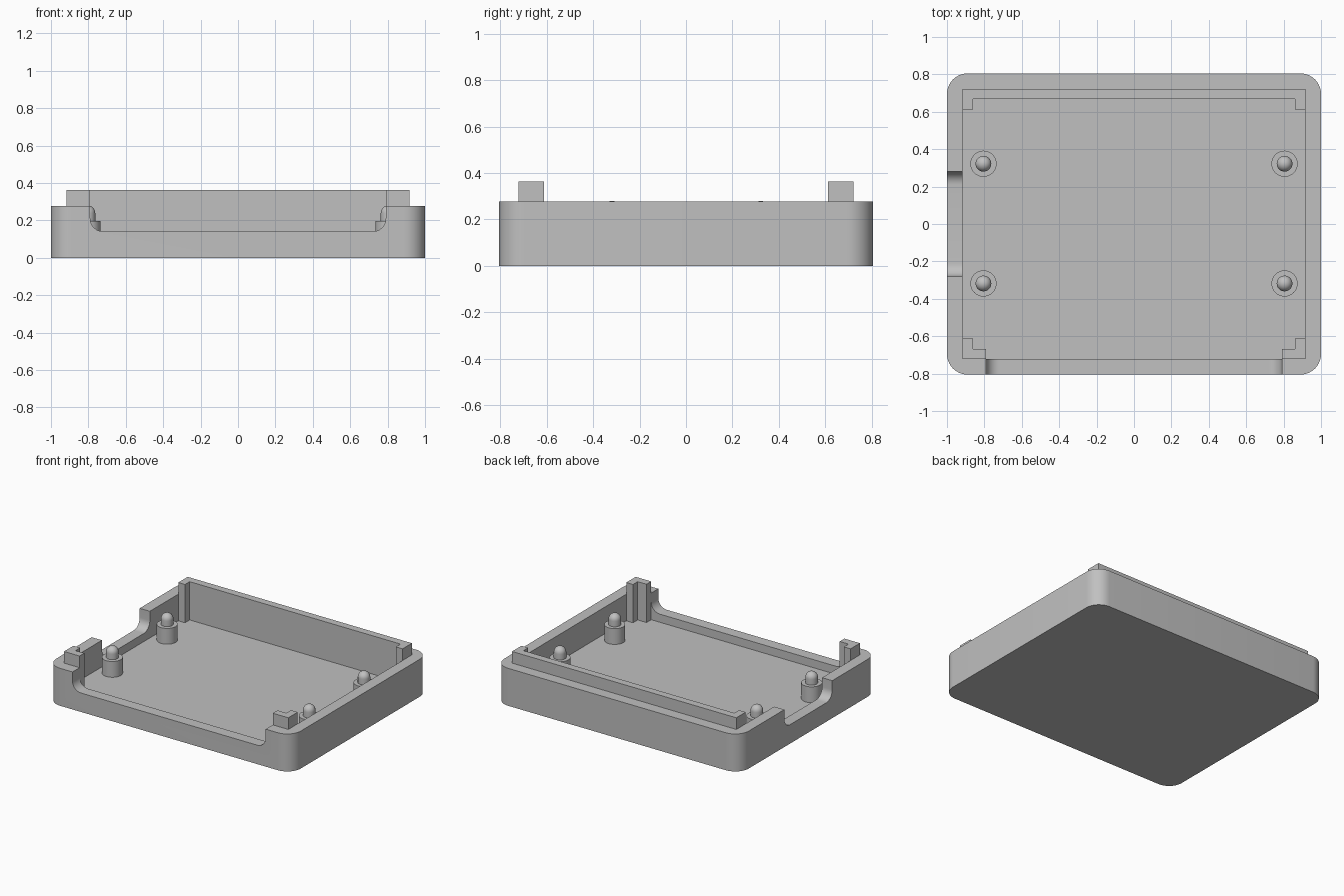
import bpy, bmesh
from math import cos, sin, pi, radians
from mathutils import Vector

if "Cube" in bpy.data.objects:
    bpy.data.objects.remove(bpy.data.objects["Cube"], do_unlink=True)

# Main sizes
HX, HY = 1.0, 0.805          # outer half sizes
IX, IY = 0.917, 0.722        # cavity half sizes
FLOOR, SILL, RIM, LIP = 0.08, 0.14, 0.277, 0.363
STEP = 0.055                 # thickness of the locating lip

grey = bpy.data.materials.new("plain_grey")
grey.use_nodes = True
colour = (0.53, 0.53, 0.53, 1)
grey.diffuse_color = colour
grey.node_tree.nodes["Principled BSDF"].inputs["Base Color"].default_value = colour


def finish(name, bm):
    """Turn a bmesh into a grey object with clean normals."""
    bmesh.ops.recalc_face_normals(bm, faces=bm.faces)
    mesh = bpy.data.meshes.new(name)
    bm.to_mesh(mesh)
    bm.free()
    mesh.materials.append(grey)
    obj = bpy.data.objects.new(name, mesh)
    bpy.context.collection.objects.link(obj)
    return obj


def smooth(obj):
    bpy.ops.object.select_all(action="DESELECT")
    obj.select_set(True)
    bpy.context.view_layer.objects.active = obj
    bpy.ops.object.shade_smooth_by_angle(angle=radians(30))


def prism(name, points, lo, hi, axis="z"):
    """Extrude a 2D outline from lo to hi along an axis."""
    place = {"x": lambda a, b, c: (c, a, b),
             "y": lambda a, b, c: (a, c, b),
             "z": lambda a, b, c: (a, b, c)}[axis]
    bm = bmesh.new()
    face = bm.faces.new([bm.verts.new(place(a, b, lo)) for a, b in points])
    out = bmesh.ops.extrude_face_region(bm, geom=[face])
    moved = [v for v in out["geom"] if isinstance(v, bmesh.types.BMVert)]
    bmesh.ops.translate(bm, verts=moved, vec=Vector(place(0, 0, hi - lo)))
    return finish(name, bm)


def arc(cx, cy, r, start, steps=10):
    """Quarter circle, counter-clockwise from a start angle in degrees."""
    angles = [radians(start + 90 * i / steps) for i in range(steps + 1)]
    return [(cx + r * cos(t), cy + r * sin(t)) for t in angles]


def notch_outline(half, r=0.07):
    """Opening with rounded lower corners."""
    return ([(half, 0.5), (-half, 0.5)]
            + arc(-half + r, SILL + r, r, 180)
            + arc(half - r, SILL + r, r, 270))


# Tray: rounded block, hollowed out, with openings in two walls
R = 0.11
outline = (arc(HX - R, HY - R, R, 0) + arc(R - HX, HY - R, R, 90)
           + arc(R - HX, R - HY, R, 180) + arc(HX - R, R - HY, R, 270))
tray = prism("tray", outline, 0, RIM)
cutters = [
    prism("cavity_cutter", [(IX, IY), (-IX, IY), (-IX, -IY), (IX, -IY)], FLOOR, 0.5),
    prism("front_notch_cutter", notch_outline(0.79), -0.9, -0.68, "y"),
    prism("side_notch_cutter", notch_outline(0.28), -1.1, -0.87, "x"),
]
for cutter in cutters:
    cutter.hide_render = True
    mod = tray.modifiers.new(cutter.name, "BOOLEAN")
    mod.operation = "DIFFERENCE"
    mod.solver = "EXACT"
    mod.object = cutter
graph = bpy.context.evaluated_depsgraph_get()
tray_mesh = bpy.data.meshes.new_from_object(tray.evaluated_get(graph))
tray.modifiers.clear()
tray.data = tray_mesh
for cutter in cutters:
    bpy.data.objects.remove(cutter, do_unlink=True)
smooth(tray)

# Back lip: long rail with a short return at each end
END = 0.612
right_half = [(IX, IY), (IX, END), (IX - STEP, END), (IX - STEP, IY - STEP)]
prism("back_lip", right_half + [(-x, y) for x, y in reversed(right_half)], FLOOR, LIP)

# Front corner lips: an L-shaped post on each side
for side, sx in (("left", 1), ("right", -1)):
    corner = [(IX, -IY), (IX, -END), (IX - STEP, -END),
              (IX - STEP, STEP - IY), (0.79, STEP - IY), (0.79, -IY)]
    prism(f"front_{side}_lip", [(sx * x, y) for x, y in corner], FLOOR, LIP)

# Pegs: a wide base and a dome-topped pin
BASE, PIN, SHOULDER, DOME = 0.07, 0.042, 0.197, 0.238
profile = [(0, FLOOR), (BASE, FLOOR), (BASE, SHOULDER), (PIN, SHOULDER)]
profile += arc(0, DOME, PIN, 0, 8)
for row, y in (("front", -0.318), ("back", 0.322)):
    for side, x in (("left", 0.805), ("right", -0.805)):
        bm = bmesh.new()
        verts = [bm.verts.new((r, 0, z)) for r, z in profile]
        edges = [bm.edges.new(pair) for pair in zip(verts, verts[1:])]
        bmesh.ops.spin(bm, geom=verts + edges, cent=(0, 0, 0), axis=(0, 0, 1),
                       angle=2 * pi, steps=32)
        bmesh.ops.remove_doubles(bm, verts=bm.verts, dist=0.0001)
        peg = finish(f"{row}_{side}_peg", bm)
        peg.location = (x, y, 0)
        smooth(peg)
